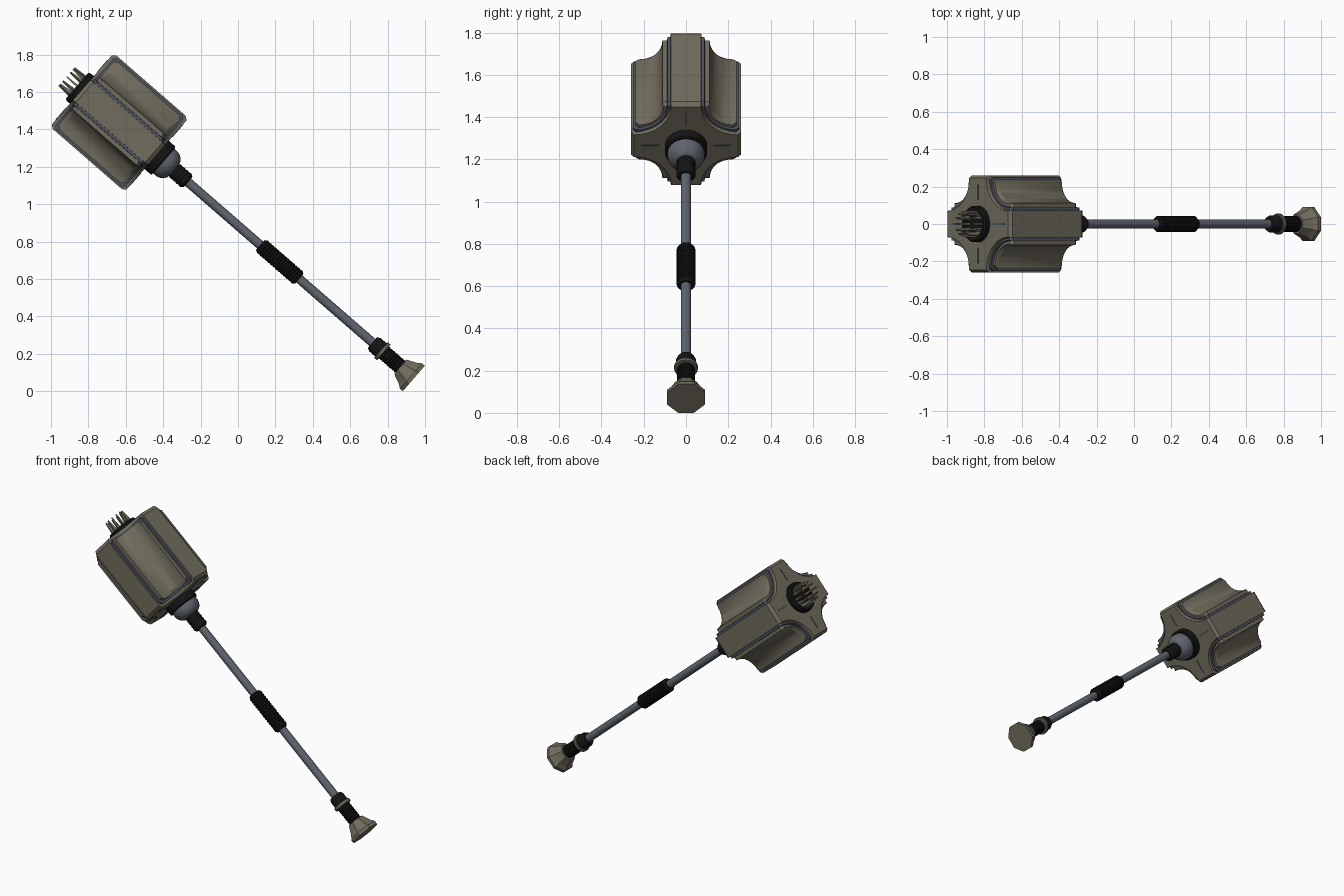
import bpy, bmesh, math
from mathutils import Matrix, Vector

if "Cube" in bpy.data.objects:
    bpy.data.objects.remove(bpy.data.objects["Cube"])

# Local frame: z runs along the handle from pommel to head, tilted 41 degrees
A = math.radians(41)
S, C = math.sin(A), math.cos(A)
FRAME = Matrix(((S, 0, -C, 0.94), (0, 1, 0, 0), (C, 0, S, 0.068), (0, 0, 0, 1)))


def material(name, rgb):
    m = bpy.data.materials.new(name)
    m.diffuse_color = (*rgb, 1)
    m.use_nodes = True
    m.node_tree.nodes["Principled BSDF"].inputs["Base Color"].default_value = m.diffuse_color
    return m


OLIVE = material("olive metal", (0.165, 0.150, 0.110))
STEEL = material("blue grey steel", (0.115, 0.130, 0.155))
SEAM = material("dark blue seam", (0.075, 0.085, 0.115))
BLACK = material("black rubber", (0.007, 0.007, 0.007))


def finish(name, bm, mat, smooth=True):
    bmesh.ops.recalc_face_normals(bm, faces=bm.faces[:])
    me = bpy.data.meshes.new(name)
    bm.to_mesh(me)
    bm.free()
    me.transform(FRAME)
    me.materials.append(mat)
    ob = bpy.data.objects.new(name, me)
    bpy.context.collection.objects.link(ob)
    if smooth:
        bpy.ops.object.select_all(action='DESELECT')
        ob.select_set(True)
        bpy.context.view_layer.objects.active = ob
        bpy.ops.object.shade_smooth_by_angle(angle=math.radians(30))
    return ob


def loft(name, rings, mat, smooth=True):
    """Skin a list of (t, outline) rings and cap both ends."""
    bm = bmesh.new()
    loops = [[bm.verts.new((x, y, t)) for x, y in pts] for t, pts in rings]
    n = len(loops[0])
    for a, b in zip(loops, loops[1:]):
        for i in range(n):
            j = (i + 1) % n
            bm.faces.new((a[i], a[j], b[j], b[i]))
    bm.faces.new(loops[0][::-1])
    bm.faces.new(loops[-1])
    return finish(name, bm, mat, smooth)


def circle(r, n):
    return [(r * math.cos((i + .5) * math.tau / n), r * math.sin((i + .5) * math.tau / n)) for i in range(n)]


def lathe(name, profile, mat, n=32, smooth=True):
    return loft(name, [(t, circle(r, n)) for t, r in profile], mat, smooth)


def star(R, w, n=12):
    """Four flat lobes joined by concave quarter arcs."""
    pts = []
    for q in range(4):
        rot = Matrix.Rotation(q * math.pi / 2, 2)
        for i in range(n + 1):
            a = math.pi / 2 * i / n
            p = rot @ Vector((R - (R - w) * math.sin(a), R - (R - w) * math.cos(a)))
            pts.append((p.x, p.y))
    return pts


def boxes(name, items, mat):
    """Tapered bars: (angle, radius, t0, t1, radial size, width, tip scale)."""
    bm = bmesh.new()
    for ang, r, t0, t1, rad, wid, tip in items:
        vs = bmesh.ops.create_cube(bm, size=1)['verts']
        for v in vs:
            k = tip if v.co.z > 0 else 1
            v.co = Vector((r + v.co.x * rad * k, v.co.y * wid * k, t0 if v.co.z < 0 else t1))
        bmesh.ops.rotate(bm, verts=vs, cent=(0, 0, 0), matrix=Matrix.Rotation(ang, 3, 'Z'))
    return finish(name, bm, mat, False)


def ribbed(t0, t1, r, depth, count):
    """Profile with raised rings."""
    step = (t1 - t0) / count
    out = []
    for i in range(count):
        a = t0 + i * step
        out += [(a, r - depth), (a + step * .2, r), (a + step * .7, r), (a + step * .9, r - depth)]
    return out + [(t1, r - depth)]


# Octagonal pommel
lathe("pommel", [(0, .0974), (.02, .0974), (.042, .08), (.095, .055)], OLIVE, 8, False)

# Lower grip with its ring and collar
lathe("lower_grip", ribbed(.09, .215, .042, .003, 7), BLACK)
lathe("lower_grip_ring", [(.212, .052), (.215, .056), (.230, .056), (.233, .052)], OLIVE)
lathe("lower_grip_collar", [(.233, .047), (.275, .047), (.293, .038)], BLACK)

# Shaft and middle grip
lathe("shaft", [(.28, .025), (1.66, .025)], STEEL, 24)
lathe("middle_grip", [(.812, .034)] + ribbed(.822, 1.078, .044, .003, 14) + [(1.088, .034)], BLACK)

# Neck joining the shaft to the head
lathe("neck_sleeve", [(1.60, .036)] + ribbed(1.61, 1.72, .046, .003, 5), BLACK)
lathe("neck_dome", [(1.70, .052), (1.712, .070), (1.73, .082), (1.75, .087), (1.785, .087)], STEEL)
lathe("neck_ring", [(1.772, .094), (1.778, .100), (1.815, .100), (1.84, .100)], BLACK)

# Head: three nested four-lobed blocks, each narrower and longer than the last
loft("head_body", [(1.850, star(.222, .108)), (1.868, star(.240, .112)),
                   (2.305, star(.240, .112)), (2.323, star(.222, .108))], OLIVE)
loft("head_seam", [(1.838, star(.236, .088)), (1.856, star(.252, .088)),
                   (2.317, star(.252, .088)), (2.335, star(.236, .088))], SEAM)
loft("head_lobes", [(1.822, star(.245, .070)), (1.842, star(.260, .072)),
                    (2.332, star(.260, .072)), (2.352, star(.245, .070))], OLIVE)

# Radial slots on both end faces
quarter = [q * math.pi / 2 for q in range(4)]
boxes("end_slots", [(a, .17, t - .002, t + .002, .085, .010, 1) for a in quarter for t in (1.822, 2.352)], SEAM)

# Crown: black socket and a ring of tapered spikes
bm = bmesh.new()
prof = [(2.345, .098), (2.375, .098), (2.386, .090), (2.386, .074), (2.362, .072)]
loops = [[bm.verts.new((x, y, t)) for x, y in circle(r, 32)] for t, r in prof]
for a, b in zip(loops, loops[1:]):
    for i in range(32):
        j = (i + 1) % 32
        bm.faces.new((a[i], a[j], b[j], b[i]))
bm.faces.new(loops[-1])
finish("crown_socket", bm, BLACK)
boxes("crown_spikes", [(i * math.tau / 12, .062, 2.355, 2.460, .026, .016, .35) for i in range(12)], OLIVE)
